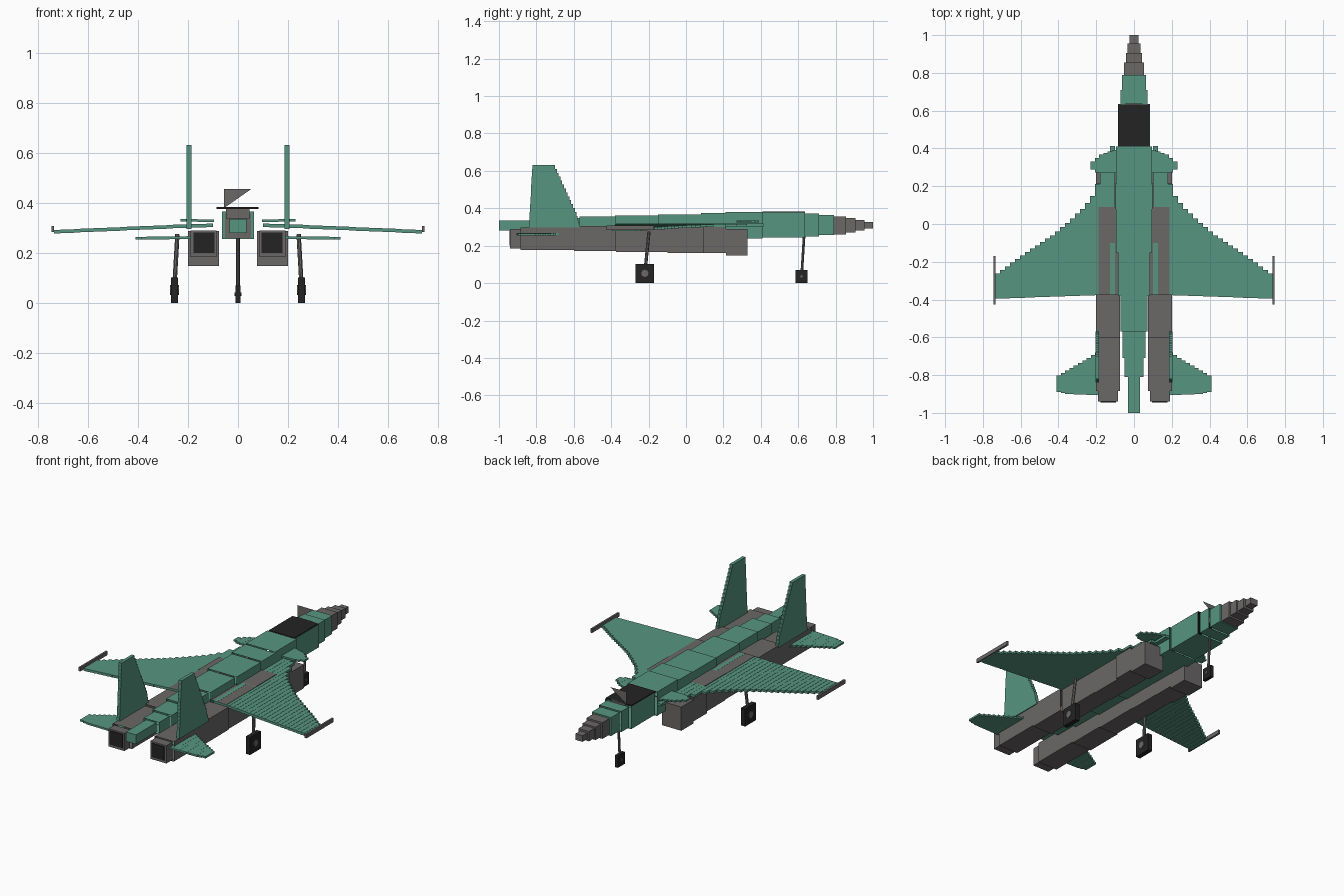
import bpy, bmesh, math
from mathutils import Vector

old = bpy.data.objects.get("Cube")
if old:
    bpy.data.objects.remove(old, do_unlink=True)


def material(name, rgb):
    m = bpy.data.materials.new(name)
    m.use_nodes = True
    m.diffuse_color = (*rgb, 1)
    m.node_tree.nodes["Principled BSDF"].inputs["Base Color"].default_value = (*rgb, 1)
    return m


GREEN = material("sea green", (.095, .30, .22))
GREY = material("warm grey", (.145, .135, .135))
BLACK = material("soft black", (.017, .017, .017))


def add_box(bm, x, y, z, open_ends=""):
    """Box from ranges; open_ends may hold 'b' (rear, -y) and 'f' (forward, +y)."""
    v = [bm.verts.new((a, b, c)) for b in y for c in z for a in x]
    faces = [(0, 1, 5, 4), (2, 6, 7, 3), (0, 4, 6, 2), (1, 3, 7, 5)]
    if "b" not in open_ends:
        faces.append((0, 2, 3, 1))
    if "f" not in open_ends:
        faces.append((4, 5, 7, 6))
    for f in faces:
        bm.faces.new([v[i] for i in f])


def finish(name, bm, mat):
    me = bpy.data.meshes.new(name)
    bm.to_mesh(me)
    bm.free()
    me.materials.append(mat)
    ob = bpy.data.objects.new(name, me)
    bpy.context.collection.objects.link(ob)
    return ob


def boxes(name, parts, mat):
    bm = bmesh.new()
    for p in parts:
        add_box(bm, *p)
    return finish(name, bm, mat)


def side_range(s, a, b):
    return tuple(sorted((s * a, s * b)))


def interp(points, t):
    for (a, u), (b, w) in zip(points, points[1:]):
        if t <= b:
            return u + (w - u) * (t - a) / (b - a)
    return points[-1][1]


def strips(name, s, span, n, lead, trail, height, thick, mat):
    """Stepped flying surface made of narrow chordwise strips."""
    step = (span[1] - span[0]) / n
    parts = []
    for i in range(n):
        x = span[0] + i * step
        m = x + step / 2
        z = interp(height, m)
        parts.append((side_range(s, x, x + step), (interp(trail, m), interp(lead, m)),
                      (z - thick / 2, z + thick / 2)))
    return boxes(name, parts, mat)


def strut(name, a, b, r, mat):
    a, b = Vector(a), Vector(b)
    bpy.ops.mesh.primitive_cylinder_add(vertices=8, radius=r, depth=(b - a).length,
                                        location=(a + b) / 2)
    ob = bpy.context.object
    ob.rotation_euler = (b - a).to_track_quat("Z", "Y").to_euler()
    ob.name = name
    ob.data.materials.append(mat)


# Fuselage: stepped square sleeves, (rear y, front y, half width, bottom, top)
body = [(-1, -.81, .033, .28, .335), (-.81, -.71, .05, .27, .34),
        (-.71, -.57, .062, .262, .347), (-.57, -.38, .072, .255, .356),
        (-.38, -.15, .085, .248, .362), (-.15, .08, .094, .242, .368),
        (.08, .21, .098, .24, .374), (.21, .41, .096, .238, .379),
        (.41, .635, .085, .243, .378), (.635, .71, .072, .25, .372),
        (.71, .79, .063, .256, .365)]
parts = []
for i, (y0, y1, w, z0, z1) in enumerate(body):
    ends = "f" if i == 0 else "b" if i == len(body) - 1 else "bf"
    parts.append(((-w, w), (y0, y1), (z0, z1), ends))
boxes("fuselage", parts, GREEN)

# Nose cone in four steps
nose = [(.785, .855, .052, .048), (.855, .905, .043, .038),
        (.905, .955, .034, .029), (.955, 1, .023, .018)]
boxes("nose_cone", [((-w, w), (a, b), (.309 - h, .309 + h)) for a, b, w, h in nose], GREY)

# Cockpit glazing and windscreen
boxes("canopy", [((-.086, .082), (.41, .632), (.376, .383))], BLACK)
boxes("windscreen_frame", [((-.048, .046), (.629, .637), (.337, .383))], GREY)
bm = bmesh.new()
bm.faces.new([bm.verts.new(p) for p in
              ((-.055, .633, .38), (.052, .633, .455), (-.055, .633, .455))])
finish("windscreen", bm, GREY)

# Engine sections: rear y, front y, inner x, outer x, bottom, top, open ends
engine = [(-.94, -.885, .085, .19, .185, .29, "f"),
          (-.885, -.6, .075, .2, .178, .296, "bf"),
          (-.6, -.375, .075, .2, .171, .305, "bf"),
          (-.375, -.1, .075, .188, .166, .317, "bf"),
          (-.1, .09, .075, .188, .162, .319, "bf"),
          (.09, .215, .075, .2, .16, .3, "bf"),
          (.215, .33, .075, .2, .148, .288, "")]

for s, side in ((1, "left"), (-1, "right")):
    boxes(side + "_engine", [(side_range(s, a, b), (y0, y1), (z0, z1), ends)
                             for y0, y1, a, b, z0, z1, ends in engine], GREY)
    boxes(side + "_exhaust", [(side_range(s, .094, .178), (-.944, -.938), (.2, .282))], BLACK)

    # Wing with its root extension
    strips(side + "_wing", s, (.1, .735), 24,
           [(.1, .43), (.125, .4), (.145, .3), (.185, .25), (.2, .175), (.26, .09),
            (.34, .016), (.42, -.053), (.58, -.16), (.74, -.275)],
           [(.1, -.373), (.74, -.396)], [(.1, .311), (.2, .308), (.74, .285)], .014, GREEN)
    boxes(side + "_wingtip_rail", [(side_range(s, .734, .745), (-.425, -.17), (.285, .308))], GREY)

    # Foreplane and tailplane
    strips(side + "_foreplane", s, (.095, .23), 6,
           [(.095, .395), (.18, .365), (.23, .32)], [(.095, .27), (.19, .27), (.23, .295)],
           [(.09, .329), (.23, .331)], .01, GREEN)
    strips(side + "_tailplane", s, (.16, .41), 11,
           [(.16, -.66), (.25, -.715), (.41, -.81)], [(.16, -.907), (.36, -.9), (.41, -.885)],
           [(.16, .262), (.41, .259)], .011, GREEN)

    # Upright fin, stepped by height
    n, z0, z1 = 16, .296, .632
    h = (z1 - z0) / n
    boxes(side + "_fin", [(side_range(s, .186, .205),
                           (-.84 + .02 * i / n, interp([(0, -.57), (3, -.585), (n, -.71)], i)),
                           (z0 + i * h, z0 + i * h + h)) for i in range(n)], GREEN)

    # Main landing gear
    strut(side + "_main_strut", (s * .242, -.198, .275), (s * .255, -.22, .05), .009, GREY)
    boxes(side + "_main_wheel", [(side_range(s, .24, .268), (-.27, -.17), (0, .103))], BLACK)
    strut(side + "_main_hub", (s * .236, -.22, .052), (s * .272, -.22, .052), .02, GREY)

# Nose landing gear
strut("nose_strut", (0, .632, .26), (0, .618, .04), .007, GREY)
boxes("nose_wheel", [((-.01, .01), (.585, .65), (0, .07))], BLACK)
strut("nose_hub", (-.013, .618, .036), (.013, .618, .036), .007, GREY)
